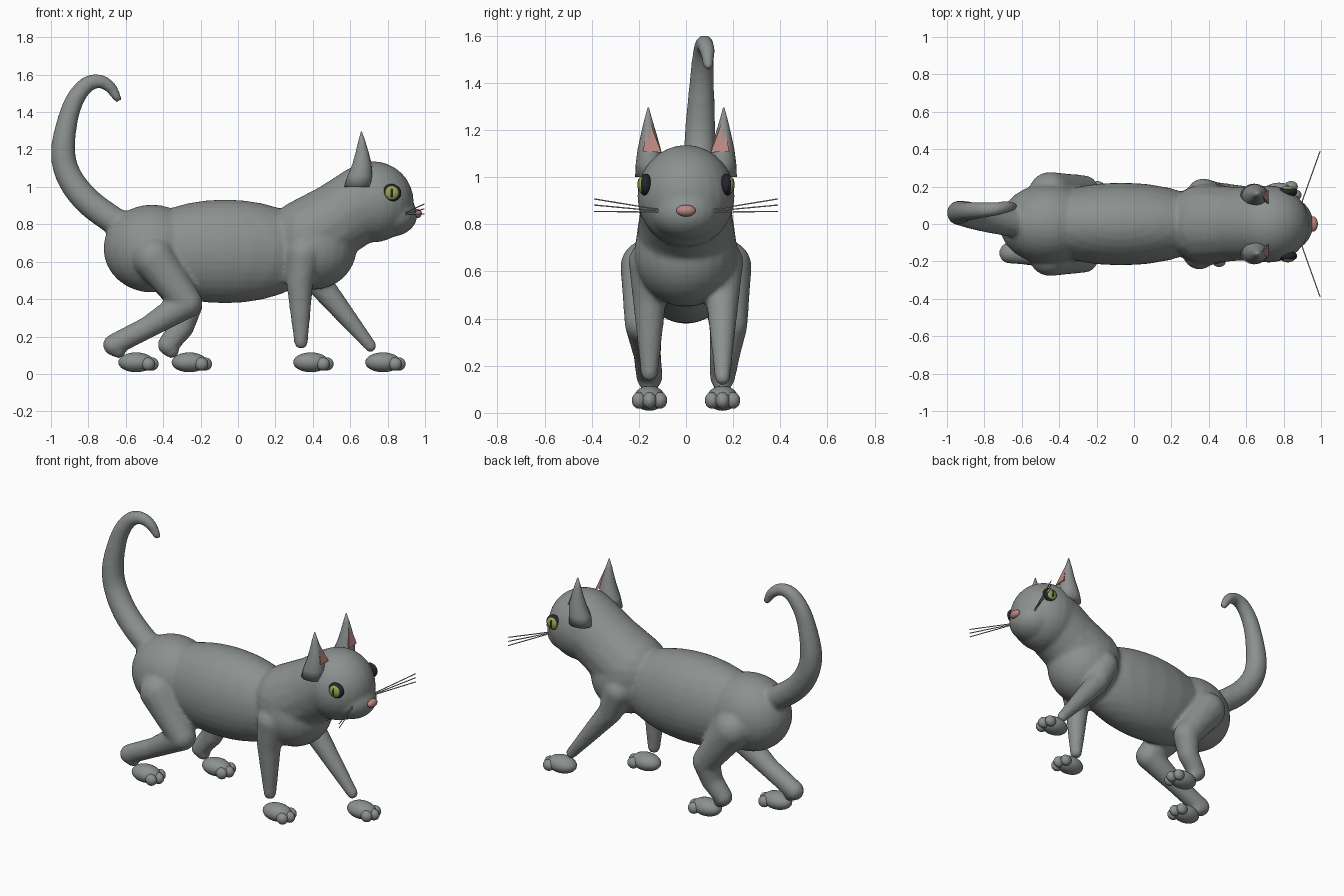
import bpy, bmesh, math
from mathutils import Vector, Matrix

if "Cube" in bpy.data.objects:
    bpy.data.objects.remove(bpy.data.objects["Cube"])


def material(name, rgb):
    m = bpy.data.materials.new(name)
    m.diffuse_color = (*rgb, 1)
    m.use_nodes = True
    m.node_tree.nodes["Principled BSDF"].inputs["Base Color"].default_value = m.diffuse_color
    return m


GREY = material("grey fur", (0.26, 0.285, 0.275))
PINK = material("pink skin", (0.50, 0.24, 0.215))
DARK = material("dark eye", (0.018, 0.018, 0.03))
IRIS = material("yellow green iris", (0.33, 0.38, 0.08))
PALE = material("whisker grey", (0.5, 0.5, 0.5))


def finish(name, bm, mat, smooth=True):
    bmesh.ops.recalc_face_normals(bm, faces=bm.faces[:])
    me = bpy.data.meshes.new(name)
    bm.to_mesh(me)
    bm.free()
    for p in me.polygons:
        p.use_smooth = smooth
    me.materials.append(mat)
    ob = bpy.data.objects.new(name, me)
    bpy.context.collection.objects.link(ob)
    return ob


def ball(bm, c, r, u=24, v=16):
    bmesh.ops.create_uvsphere(bm, u_segments=u, v_segments=v, radius=1,
                              matrix=Matrix.Translation(c) @ Matrix.Diagonal((*r, 1)))


def chain(bm, pts, step=0.02):
    """Tapered limb: spheres swept along points (x, y, z, radius)."""
    for a, b in zip(pts, pts[1:]):
        a, b = Vector(a), Vector(b)
        n = max(1, int((b - a).xyz.length / step))
        for i in range(n + 1):
            p = a.lerp(b, i / n)
            ball(bm, p.xyz, (p.w,) * 3, 16, 10)


def smooth_path(pts, n=5):
    """Catmull-Rom through points, radius included."""
    v = [Vector(p) for p in pts]
    v = [v[0]] + v + [v[-1]]
    out = []
    for i in range(1, len(v) - 2):
        a, b, c, d = v[i - 1:i + 3]
        for k in range(n):
            t = k / n
            out.append(0.5 * (2 * b + (c - a) * t + (2 * a - 5 * b + 4 * c - d) * t * t
                              + (3 * b - a - 3 * c + d) * t ** 3))
    return out + [v[-1]]


# Body, head, legs and tail fused into one skin
bm = bmesh.new()
ball(bm, (-0.46, 0, 0.67), (0.26, 0.215, 0.235))
ball(bm, (-0.07, 0, 0.655), (0.53, 0.222, 0.277))
ball(bm, (0.40, 0, 0.675), (0.235, 0.22, 0.225))
chain(bm, [(0.38, 0, 0.73, 0.215), (0.54, 0, 0.83, 0.2), (0.68, 0, 0.92, 0.2)], 0.04)
ball(bm, (0.72, 0, 0.92), (0.22, 0.207, 0.217))
ball(bm, (0.81, 0, 0.85), (0.15, 0.15, 0.118))

# near hind leg stretched back, far hind leg under the body
chain(bm, [(-0.45, -0.165, 0.62, 0.115), (-0.27, -0.18, 0.38, 0.082),
           (-0.48, -0.165, 0.25, 0.06), (-0.665, -0.155, 0.155, 0.058),
           (-0.64, -0.155, 0.125, 0.042)])
chain(bm, [(-0.45, 0.165, 0.62, 0.115), (-0.27, 0.18, 0.37, 0.082),
           (-0.30, 0.165, 0.25, 0.066), (-0.375, 0.155, 0.155, 0.056),
           (-0.355, 0.155, 0.125, 0.042)])
# near front leg upright, far front leg reaching forward
chain(bm, [(0.35, -0.155, 0.64, 0.09), (0.33, -0.155, 0.48, 0.072),
           (0.337, -0.155, 0.17, 0.038)])
chain(bm, [(0.37, 0.155, 0.64, 0.09), (0.43, 0.155, 0.49, 0.072),
           (0.708, 0.155, 0.15, 0.034)])
# tail
chain(bm, smooth_path([
    (-0.58, 0.0, 0.78, 0.075), (-0.68, 0.01, 0.83, 0.075), (-0.82, 0.035, 0.94, 0.074),
    (-0.91, 0.055, 1.07, 0.070), (-0.935, 0.06, 1.20, 0.066), (-0.91, 0.065, 1.36, 0.056),
    (-0.87, 0.07, 1.47, 0.050), (-0.81, 0.075, 1.545, 0.044), (-0.745, 0.08, 1.565, 0.038),
    (-0.685, 0.09, 1.535, 0.033), (-0.645, 0.095, 1.475, 0.024)]), 0.015)
body = finish("body", bm, GREY)
rm = body.modifiers.new("fuse", 'REMESH')
rm.mode = 'VOXEL'
rm.voxel_size = 0.012
rm.use_smooth_shade = True
sm = body.modifiers.new("soften", 'SMOOTH')
sm.factor = 0.5
sm.iterations = 8

# Paws with toes
for name, x, y in (("hind_paw_near", -0.545, -0.155), ("hind_paw_far", -0.26, 0.155),
                   ("front_paw_near", 0.39, -0.155), ("front_paw_far", 0.775, 0.155)):
    bm = bmesh.new()
    ball(bm, (x, y, 0.062), (0.095, 0.066, 0.053))
    for dx, dy in ((0.065, -0.045), (0.085, 0), (0.065, 0.045)):
        ball(bm, (x + dx, y + dy, 0.053), (0.036, 0.03, 0.035), 16, 10)
    finish(name, bm, GREY)

# Ear rings: z, x centre, x radius, y centre, y radius
EAR = [(1.00, 0.643, 0.075, 0.150, 0.066), (1.06, 0.652, 0.066, 0.153, 0.060),
       (1.12, 0.663, 0.052, 0.156, 0.049), (1.18, 0.664, 0.036, 0.158, 0.034),
       (1.24, 0.662, 0.020, 0.160, 0.018), (1.295, 0.660, 0.003, 0.160, 0.003)]

for s, side in ((-1, "near"), (1, "far")):
    # Ear
    bm = bmesh.new()
    rings = [[bm.verts.new((cx + rx * math.cos(k * math.pi / 8),
                            s * (cy + ry * math.sin(k * math.pi / 8)), z))
              for k in range(16)] for z, cx, rx, cy, ry in EAR]
    for a, b in zip(rings, rings[1:]):
        for k in range(16):
            bm.faces.new((a[k], a[k - 1], b[k - 1], b[k]))
    bm.faces.new(rings[0])
    bm.faces.new(rings[-1])
    finish("ear_" + side, bm, GREY)

    # Pink inner ear wedge
    bm = bmesh.new()
    v = [bm.verts.new((x, s * y, z)) for x, y, z in
         ((0.72, 0.105, 1.105), (0.72, 0.183, 1.11), (0.679, 0.157, 1.245), (0.66, 0.150, 1.11))]
    for f in ((0, 1, 2), (0, 1, 3), (1, 2, 3), (0, 2, 3)):
        bm.faces.new([v[i] for i in f])
    finish("inner_ear_" + side, bm, PINK, False)

    # Eye, iris and slit pupil
    for name, mat, c, r in (("eye", DARK, (0.82, 0.171, 0.968), (0.053, 0.029, 0.047)),
                            ("iris", IRIS, (0.822, 0.186, 0.968), (0.038, 0.018, 0.037)),
                            ("pupil", DARK, (0.822, 0.200, 0.968), (0.009, 0.006, 0.024))):
        bm = bmesh.new()
        ball(bm, (c[0], s * c[1], c[2]), r)
        finish(name + "_" + side, bm, mat)

    # Whiskers
    cu = bpy.data.curves.new("whiskers_" + side, 'CURVE')
    cu.dimensions = '3D'
    cu.bevel_depth = 0.003
    cu.bevel_resolution = 1
    cu.use_fill_caps = True
    for z0, z1 in ((0.852, 0.855), (0.856, 0.882), (0.862, 0.908)):
        sp = cu.splines.new('POLY')
        sp.points.add(1)
        sp.points[0].co = (0.895, s * 0.11, z0, 1)
        sp.points[1].co = (0.995, s * 0.39, z1, 1)
    cu.materials.append(PALE)
    bpy.context.collection.objects.link(bpy.data.objects.new("whiskers_" + side, cu))

# Nose
bm = bmesh.new()
ball(bm, (0.957, 0, 0.858), (0.026, 0.041, 0.025))
finish("nose", bm, PINK)
